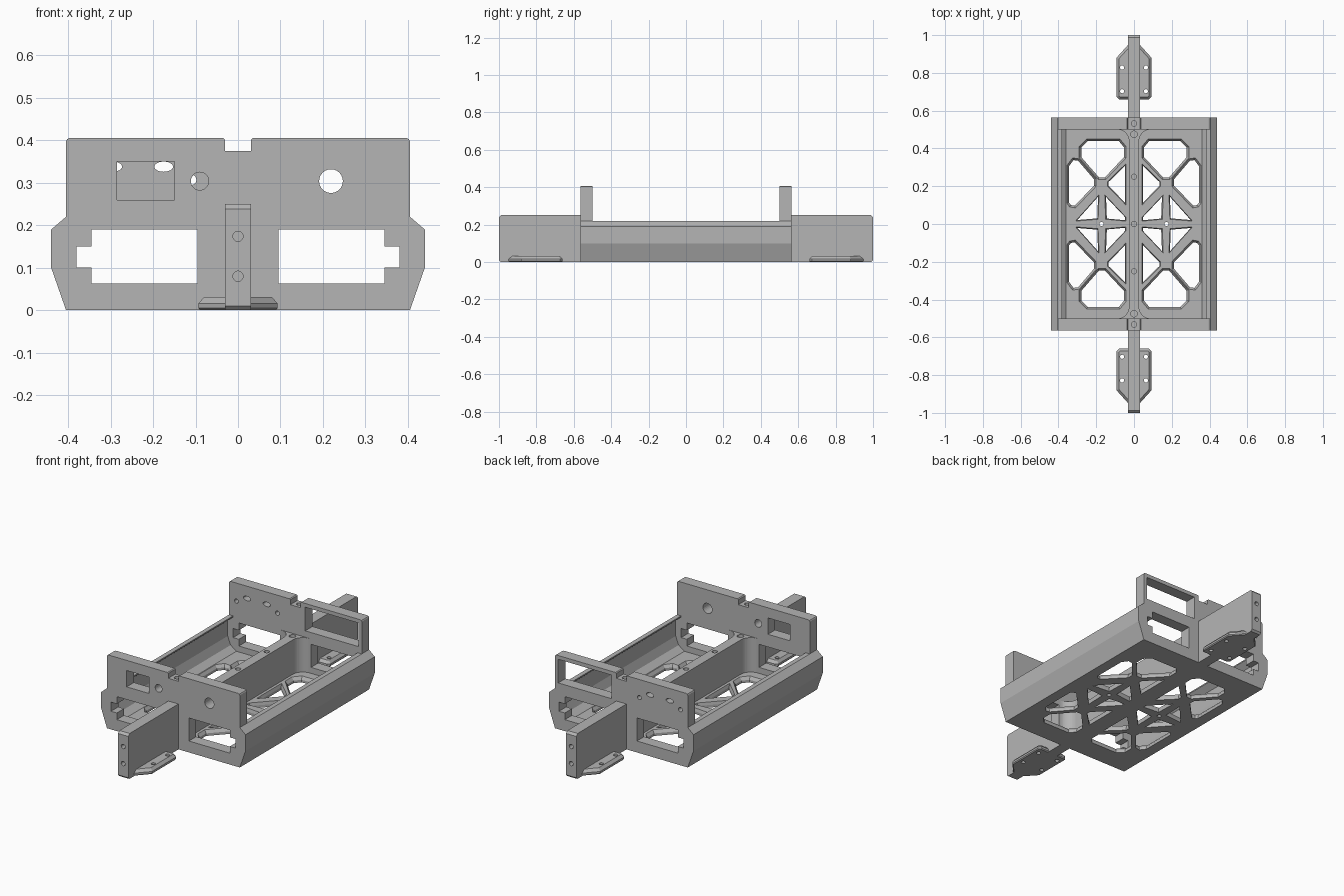
import bpy, bmesh, math
from mathutils import Vector

if "Cube" in bpy.data.objects:
    bpy.data.objects.remove(bpy.data.objects["Cube"])

grey = bpy.data.materials.new("plain_grey")
grey.use_nodes = True
grey.diffuse_color = (0.46, 0.46, 0.46, 1)
grey.node_tree.nodes["Principled BSDF"].inputs["Base Color"].default_value = (0.46, 0.46, 0.46, 1)


def place(u, v, w, axis):
    return {"x": (w, u, v), "y": (u, w, v), "z": (u, v, w)}[axis]


def loft(bm, layers, axis):
    """Closed solid through layers of (outline, height along axis)."""
    rings = [[bm.verts.new(place(u, v, w, axis)) for u, v in pts] for pts, w in layers]
    n = len(rings[0])
    faces = [bm.faces.new(rings[0]), bm.faces.new(rings[-1])]
    for a, b in zip(rings, rings[1:]):
        faces += [bm.faces.new((a[i], a[(i + 1) % n], b[(i + 1) % n], b[i])) for i in range(n)]
    bmesh.ops.recalc_face_normals(bm, faces=faces)


def prism(bm, pts, a, b, axis):
    loft(bm, [(pts, a), (pts, b)], axis)


def circle(cx, cy, rx, ry=None, n=24):
    return [(cx + rx * math.cos(2 * math.pi * i / n), cy + (ry or rx) * math.sin(2 * math.pi * i / n))
            for i in range(n)]


def rect(x0, x1, y0, y1):
    return [(x0, y0), (x1, y0), (x1, y1), (x0, y1)]


def scaled(pts, k):
    cx, cy = sum(p[0] for p in pts) / len(pts), sum(p[1] for p in pts) / len(pts)
    return [(cx + (x - cx) * k, cy + (y - cy) * k) for x, y in pts]


def inset(pts, d):
    """Move each edge of a counter-clockwise outline inward by d."""
    out = []
    for i, p in enumerate(pts):
        p, q, r = Vector(p), Vector(pts[i - 1]), Vector(pts[(i + 1) % len(pts)])
        e, f = (p - q).normalized(), (r - p).normalized()
        a, b = Vector((-e.y, e.x)), Vector((-f.y, f.x))
        out.append(tuple(p + (a + b) * d / (1 + a.dot(b))))
    return out


def flip(pts, sx, sy=1):
    out = [(x * sx, y * sy) for x, y in pts]
    return out if sx * sy > 0 else out[::-1]


def sym(half):
    """Complete an outline given its +x half."""
    return half + [(-x, y) for x, y in reversed(half)]


def to_object(name, bm):
    me = bpy.data.meshes.new(name)
    bm.to_mesh(me)
    bm.free()
    me.materials.append(grey)
    ob = bpy.data.objects.new(name, me)
    bpy.context.collection.objects.link(ob)
    return ob


def carve(ob, cutter_bm):
    """Cut the pieces in cutter_bm out of ob and bake the result."""
    cut = to_object("cutter", cutter_bm)
    cut.hide_render = True
    mod = ob.modifiers.new("cut", "BOOLEAN")
    mod.operation, mod.solver, mod.object = "DIFFERENCE", "EXACT", cut
    bpy.context.view_layer.objects.active = ob
    bpy.ops.object.modifier_apply(modifier=mod.name)
    bpy.data.objects.remove(cut)


SIDES = (-1, 1)

# Floor with truss-shaped openings, chamfered on the upper side
bm = bmesh.new()
prism(bm, rect(-0.405, 0.405, -0.51, 0.51), 0, 0.03, "z")
floor = to_object("floor", bm)
openings = [
    [(0.042, 0.35), (0.15, 0.235), (0.19, 0.235), (0.29, 0.35), (0.29, 0.41), (0.25, 0.45), (0.075, 0.45), (0.042, 0.41)],
    [(0.355, 0.11), (0.355, 0.31), (0.325, 0.35), (0.29, 0.345), (0.2, 0.24), (0.2, 0.2), (0.31, 0.085), (0.34, 0.09)],
    [(0.042, 0.1), (0.14, 0.2), (0.14, 0.225), (0.042, 0.32)],
    [(0.19, 0.025), (0.31, 0.015), (0.185, 0.155)],
    [(0.042, 0.015), (0.15, 0.025), (0.155, 0.155), (0.042, 0.035)],
]
bm = bmesh.new()
for pts in openings:
    for sx in SIDES:
        for sy in SIDES:
            top = flip(pts, sx, sy)
            low = inset(top, 0.011) if len(pts) == 8 else scaled(top, 0.88)
            loft(bm, [(low, -0.02), (low, 0.014), (top, 0.03), (top, 0.05)], "z")
carve(floor, bm)

# Small bosses on the cross bar
for sx, side in zip(SIDES, ("right", "left")):
    bm = bmesh.new()
    prism(bm, circle(sx * 0.172, 0, 0.022), 0, 0.032, "z")
    boss = to_object(side + "_boss", bm)
    bm = bmesh.new()
    prism(bm, circle(sx * 0.172, 0, 0.011), -0.02, 0.05, "z")
    carve(boss, bm)
    carve_bm = bmesh.new()
    prism(carve_bm, circle(sx * 0.172, 0, 0.011), -0.02, 0.05, "z")
    carve(floor, carve_bm)

# Side walls, leaning outward and back in at the top
wall = [(0.36, 0), (0.405, 0), (0.44, 0.1), (0.44, 0.19), (0.405, 0.22), (0.38, 0.22),
        (0.38, 0.213), (0.413, 0.185), (0.413, 0.1), (0.395, 0.055), (0.36, 0.03)]
for sx, side in zip(SIDES, ("right", "left")):
    bm = bmesh.new()
    prism(bm, flip(wall, sx), -0.51, 0.51, "y")
    to_object(side + "_side_wall", bm)

# Central spine flaring into the end plates
half = [(0.087 + 0.06 * math.cos(a), 0.44 + 0.06 * math.sin(a))
        for a in [math.pi * (1 - i / 20) for i in range(11)]] + [(0.087, 0.51)]
half = [(x, -y) for x, y in reversed(half)] + half
bm = bmesh.new()
prism(bm, sym(half), 0, 0.22, "z")
spine = to_object("spine", bm)
bm = bmesh.new()
for y in (-0.475, 0.475):
    prism(bm, circle(0, y, 0.017), -0.05, 0.3, "z")
for y in (-0.25, 0, 0.25):
    prism(bm, circle(0, y, 0.014), 0.18, 0.3, "z")
    prism(bm, circle(0, y, 0.014), -0.05, 0.03, "z")
carve(spine, bm)

# End plates with cable windows and instrument openings
plate = sym([(0.405, 0), (0.44, 0.1), (0.44, 0.19), (0.405, 0.22), (0.405, 0.398), (0.402, 0.403),
             (0.395, 0.406), (0.036, 0.406), (0.031, 0.402), (0.031, 0.375)])
window = [(0.095, 0.063), (0.345, 0.063), (0.345, 0.1), (0.38, 0.1), (0.38, 0.15),
          (0.345, 0.15), (0.345, 0.19), (0.095, 0.19)]
front_holes = [rect(-0.285, -0.15, 0.26, 0.35), circle(-0.09, 0.304, 0.021), circle(0.219, 0.304, 0.028)]
back_holes = [rect(0.06, 0.385, 0.255, 0.385), circle(-0.36, 0.307, 0.012), circle(-0.11, 0.307, 0.012),
              circle(-0.295, 0.338, 0.022, 0.012), circle(-0.175, 0.338, 0.022, 0.012)]
for sy, name, holes in ((-1, "front", front_holes), (1, "back", back_holes)):
    y0, y1 = sorted((sy * 0.5, sy * 0.563))
    bm = bmesh.new()
    prism(bm, plate, y0, y1, "y")
    end = to_object(name + "_plate", bm)
    bm = bmesh.new()
    for pts in holes + [window, flip(window, -1)]:
        prism(bm, pts, y0 - 0.02, y1 + 0.02, "y")
    prism(bm, circle(0, sy * 0.532, 0.014), 0.33, 0.42, "z")
    carve(end, bm)

# Mounting arms with screw holes in their ends, and bolted feet
foot_outline = sym([(0.08, 0.66), (0.093, 0.673), (0.093, 0.88), (0.03, 0.95)])
for sy, name in ((-1, "front"), (1, "back")):
    arm_side = [(0.55, 0), (0.99, 0), (1, 0.01), (1, 0.238), (0.988, 0.25), (0.55, 0.25)]
    bm = bmesh.new()
    prism(bm, flip(arm_side, sy), -0.031, 0.031, "x")
    arm = to_object(name + "_arm", bm)
    bm = bmesh.new()
    for z in (0.08, 0.174):
        prism(bm, circle(0, z, 0.012), *sorted((sy * 0.95, sy * 1.05)), "y")
    carve(arm, bm)

    base = flip(foot_outline, 1, sy)
    bm = bmesh.new()
    loft(bm, [(inset(base, 0.005), 0), (base, 0.005), (base, 0.016), (inset(base, 0.013), 0.031)], "z")
    foot = to_object(name + "_foot", bm)
    bm = bmesh.new()
    for sx in SIDES:
        for y in (0.703, 0.828):
            prism(bm, circle(sx * 0.063, sy * y, 0.011), -0.05, 0.08, "z")
    carve(foot, bm)
